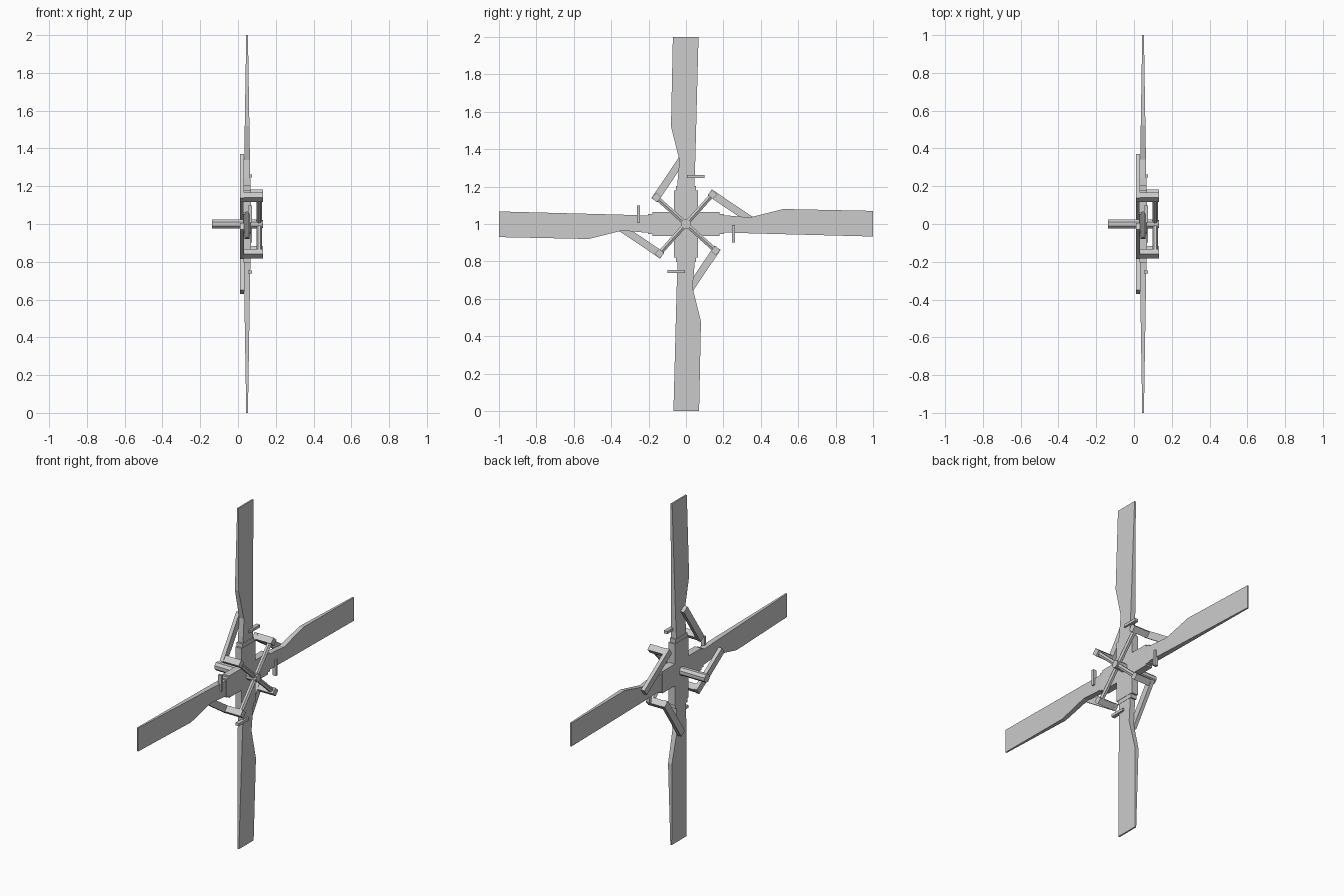
import bpy, bmesh, math
from mathutils import Matrix, Vector

cube = bpy.data.objects.get("Cube")
if cube:
    bpy.data.objects.remove(cube, do_unlink=True)

# Single flat grey
grey = bpy.data.materials.new("light_grey")
grey.use_nodes = True
colour = (0.6, 0.6, 0.6, 1)
grey.diffuse_color = colour
grey.node_tree.nodes["Principled BSDF"].inputs["Base Color"].default_value = colour

AXIS = Matrix.Translation((0, 0, 1))      # rotor axis height
MID = 0.048                               # blade plane along x


def finish(name, bm, turn=0):
    """Turn a part by quarter turns about the rotor axis and link it."""
    bm.transform(AXIS @ Matrix.Rotation(-turn * math.pi / 2, 4, 'X'))
    bmesh.ops.recalc_face_normals(bm, faces=bm.faces)
    mesh = bpy.data.meshes.new(name)
    bm.to_mesh(mesh)
    bm.free()
    mesh.materials.append(grey)
    obj = bpy.data.objects.new(name, mesh)
    bpy.context.collection.objects.link(obj)
    return obj


def plate(outline, x0, x1):
    """Extrude a (y, z) outline from x0 to x1."""
    bm = bmesh.new()
    face = bm.faces.new([bm.verts.new((x0, y, z)) for y, z in outline])
    new = bmesh.ops.extrude_face_region(bm, geom=[face])["geom"]
    for v in new:
        if isinstance(v, bmesh.types.BMVert):
            v.co.x = x1
    return bm


def strip(p, q, width, over=0.0):
    """Rectangle outline along a line, lengthened at its start."""
    p, q = Vector(p), Vector(q)
    along = (q - p).normalized()
    side = Vector((-along.y, along.x)) * width / 2
    p = p - along * over
    return [p - side, q - side, q + side, p + side]


def rod(p, q, radius, sides, spin=0):
    bm = bmesh.new()
    p, q = Vector(p), Vector(q)
    bmesh.ops.create_cone(bm, cap_ends=True, segments=sides, radius1=radius,
                          radius2=radius, depth=(q - p).length)
    aim = (q - p).to_track_quat('Z', 'X').to_matrix().to_4x4()
    bm.transform(Matrix.Translation((p + q) / 2) @ aim @ Matrix.Rotation(spin, 4, 'Z'))
    return bm


# Shaft and front boss
finish("shaft", rod((-0.137, 0, 0), (0.125, 0, 0), 0.025, 8, math.pi / 8))
finish("front_boss", rod((0.095, 0, 0), (0.133, 0, 0), 0.022, 8))

# Cross shaped hub, one closed outline
a, b = 0.064, 0.18
hub = []
for k in range(4):
    c, s = round(math.cos(k * math.pi / 2)), round(math.sin(k * math.pi / 2))
    hub += [(y * c - z * s, y * s + z * c) for y, z in ((a, b), (-a, b), (-a, a))]
finish("hub_cross", plate(hub, 0.027, 0.069))

blade_outline = [(-0.046, 0.17), (0.046, 0.17), (0.046, 0.24), (0.05, 0.35),
                 (0.067, 1.0), (-0.07, 1.0), (-0.08, 0.52), (-0.035, 0.34),
                 (-0.044, 0.24)]
elbow = Vector((-0.158, 0.142))

for k in range(4):
    # Blade thins toward its tip
    blade = plate(blade_outline, -1, 1)
    for v in blade.verts:
        half = 0.018 - 0.0135 * (v.co.z - 0.17) / 0.83
        v.co.x = MID + v.co.x * half
    finish(f"blade_{k + 1}", blade, k)

    # Stepped collar between hub and blade
    finish(f"blade_collar_{k + 1}",
           plate(strip((0, 0.17), (0, 0.203), 0.108), 0.029, 0.067), k)

    # Small tab across the blade root
    finish(f"root_tab_{k + 1}",
           plate(strip((0.005, 0.253), (0.098, 0.253), 0.016), 0.053, 0.075), k)

    # Diagonal arm, its end post and the link back to the blade
    tip = Vector((0.112, elbow.x, elbow.y))
    finish(f"spider_arm_{k + 1}", rod((0.112, 0, 0), tip, 0.014, 6), k)
    out = elbow.normalized() * 0.018
    finish(f"end_post_{k + 1}",
           plate(strip(elbow - out, elbow + out, 0.036), 0.012, 0.133), k)
    finish(f"pitch_link_{k + 1}",
           plate(strip(elbow, (-0.012, 0.36), 0.04, 0.018), 0.01, 0.032), k)
